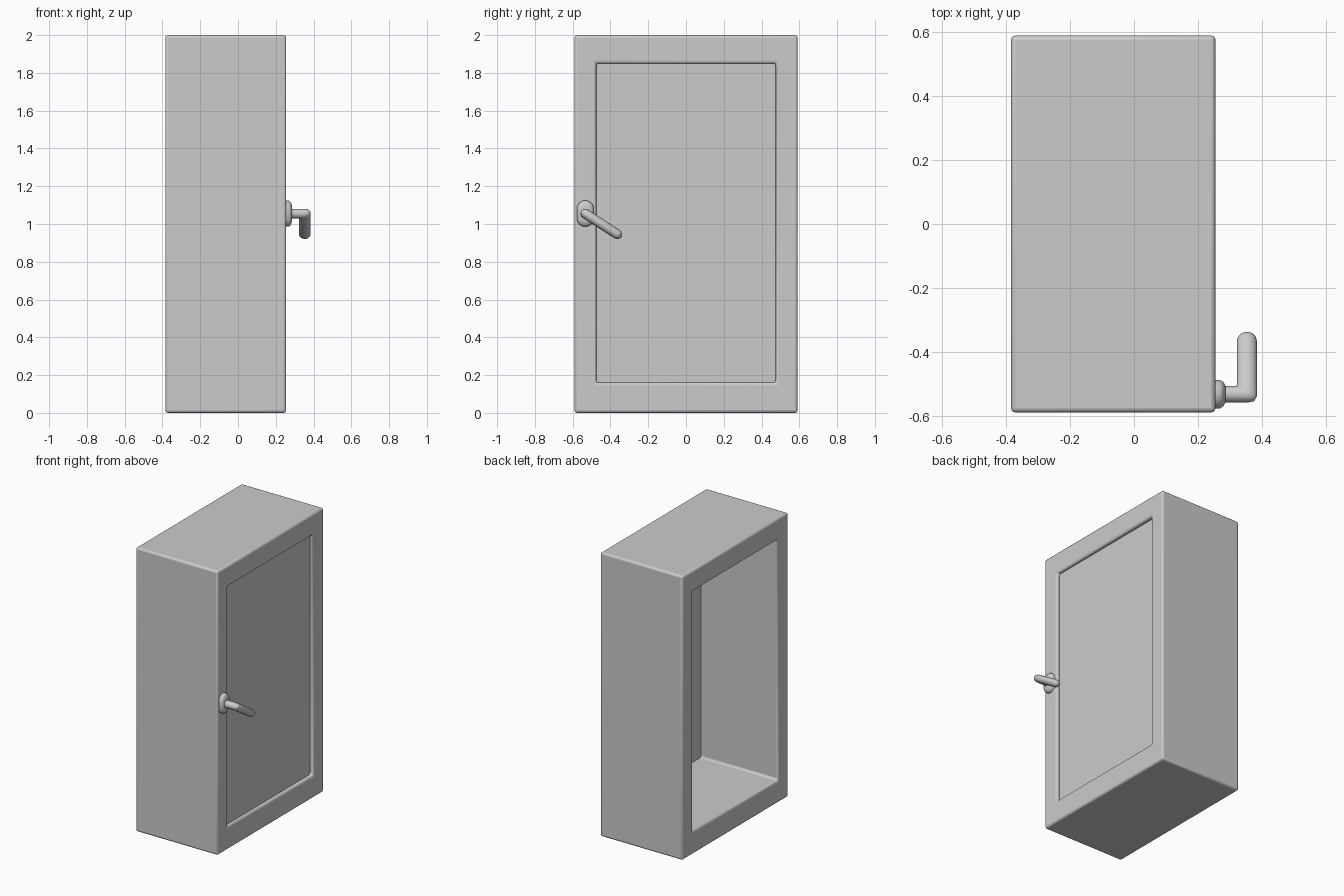
import bpy, bmesh
from math import sin, cos, pi, radians
from mathutils import Vector

if "Cube" in bpy.data.objects:
    bpy.data.objects.remove(bpy.data.objects["Cube"])


def make_object(name, bm, bevel=0, segments=3):
    bmesh.ops.recalc_face_normals(bm, faces=bm.faces)
    mesh = bpy.data.meshes.new(name)
    bm.to_mesh(mesh)
    bm.free()
    ob = bpy.data.objects.new(name, mesh)
    bpy.context.collection.objects.link(ob)
    if bevel:
        m = ob.modifiers.new("Bevel", 'BEVEL')
        m.width, m.segments = bevel, segments
        m.limit_method = 'ANGLE'
    bpy.ops.object.select_all(action='DESELECT')
    bpy.context.view_layer.objects.active = ob
    ob.select_set(True)
    bpy.ops.object.shade_smooth_by_angle(angle=radians(50))
    return ob


def loft(bm, rings, closed=False):
    """Bridge successive rings; cap the ends or close the loop."""
    vs = [[bm.verts.new(p) for p in r] for r in rings]
    n = len(vs[0])
    for i in range(len(vs) if closed else len(vs) - 1):
        a, b = vs[i], vs[(i + 1) % len(vs)]
        for j in range(n):
            k = (j + 1) % n
            bm.faces.new((a[j], a[k], b[k], b[j]))
    if not closed:
        bm.faces.new(vs[0])
        bm.faces.new(vs[-1])


def rect(x, y0, y1, z0, z1):
    return [(x, y0, z0), (x, y1, z0), (x, y1, z1), (x, y0, z1)]


# Cabinet frame: rectangular tube running along x
X0, X1 = -0.385, 0.255
outer, inner = (-0.59, 0.59, 0, 2), (-0.475, 0.475, 0.16, 1.85)
bm = bmesh.new()
loft(bm, [rect(X0, *outer), rect(X1, *outer), rect(X1, *inner), rect(X0, *inner)], closed=True)
make_object("cabinet_frame", bm, bevel=0.014)

# Thin recessed front panel
bm = bmesh.new()
panel = (-0.485, 0.485, 0.15, 1.86)
loft(bm, [rect(0.216, *panel), rect(0.228, *panel)])
make_object("front_panel", bm)

# Handle plate: domed, elongated disc
HY, HZ = -0.533, 1.055
N = 12
angles = [2 * pi * (i + 0.5) / N for i in range(N)]
bm = bmesh.new()
rings = []
for x, s in ((0.245, 1), (0.270, 1), (0.280, 0.85), (0.286, 0.6)):
    rings.append([(x, HY + 0.046 * s * cos(a),
                   HZ + s * (0.045 * sin(a) + (0.025 if sin(a) > 0 else -0.025)))
                  for a in angles])
loft(bm, rings)
make_object("handle_plate", bm)

# Handle lever: stem, mitred elbow, slanted grip with round tip
along = Vector((0, 0.84, -0.543))
across = Vector((0, 0.543, 0.84))
base = Vector((0, HY, HZ))
# each section: inner edge (x, v), outer edge (x, v), half width
sections = [((0.265, 0.026), (0.265, -0.026), 0.026),
            ((0.315, 0.026), (0.360, -0.026), 0.026),
            ((0.320, 0.028), (0.378, -0.022), 0.026),
            ((0.322, 0.034), (0.385, -0.008), 0.026),
            ((0.322, 0.050), (0.385, 0.050), 0.026)]
for t in (0, 25, 50, 70, 84):
    r, v = cos(radians(t)), 0.198 + 0.03 * sin(radians(t))
    sections.append(((0.3535 - 0.0315 * r, v), (0.3535 + 0.0315 * r, v), 0.026 * r))
bm = bmesh.new()
rings = []
for a, b, w in sections:
    pa, pb = (base + Vector((x, 0, 0)) + along * v for x, v in (a, b))
    mid, half = (pa + pb) / 2, (pa - pb) / 2
    rings.append([mid + half * cos(2 * pi * i / 16) + across * w * sin(2 * pi * i / 16)
                  for i in range(16)])
loft(bm, rings)
make_object("handle_lever", bm)
